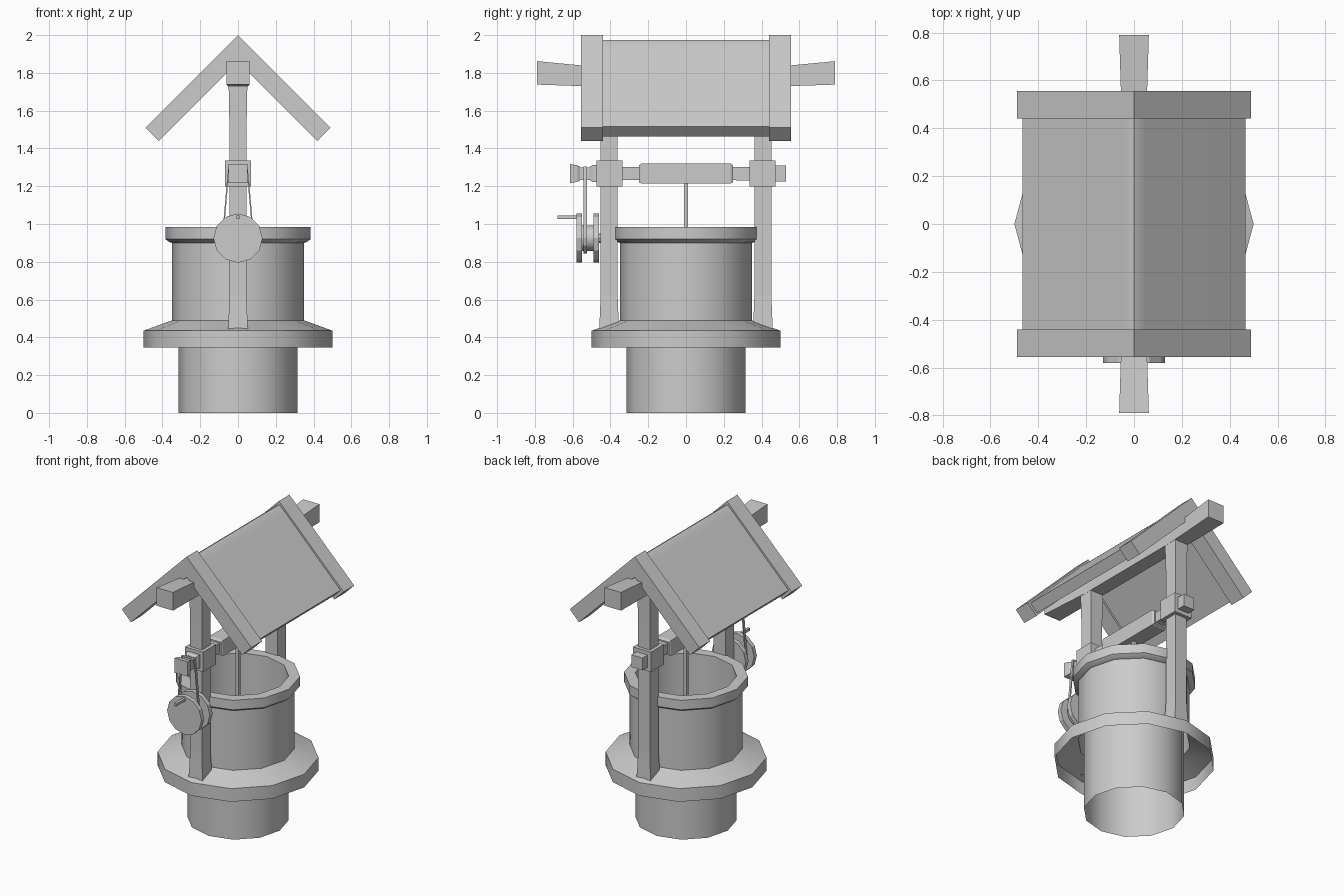
import bpy, bmesh
from math import sin, cos, pi, radians

if "Cube" in bpy.data.objects:
    bpy.data.objects.remove(bpy.data.objects["Cube"])


def make(name, verts, faces, smooth=0):
    me = bpy.data.meshes.new(name)
    me.from_pydata(verts, [], faces)
    bm = bmesh.new()
    bm.from_mesh(me)
    bmesh.ops.recalc_face_normals(bm, faces=bm.faces)
    bm.to_mesh(me)
    bm.free()
    ob = bpy.data.objects.new(name, me)
    bpy.context.collection.objects.link(ob)
    if smooth:
        bpy.ops.object.select_all(action='DESELECT')
        ob.select_set(True)
        bpy.context.view_layer.objects.active = ob
        bpy.ops.object.shade_smooth_by_angle(angle=radians(smooth))
    return ob


def skin(name, rings, caps=True, closed=False, smooth=0):
    """Join a list of equal point rings with quads."""
    n, m = len(rings[0]), len(rings)
    verts = [p for r in rings for p in r]
    faces = []
    for i in range(m if closed else m - 1):
        a, b = i * n, (i + 1) % m * n
        faces += [(a + j, a + (j + 1) % n, b + (j + 1) % n, b + j) for j in range(n)]
    if caps and not closed:
        faces += [tuple(range(n)), tuple(range((m - 1) * n, m * n))]
    return make(name, verts, faces, smooth)


def square(c, h):
    return [(c[0] + sx * h, c[1] + sy * h) for sx, sy in ((-1, -1), (1, -1), (1, 1), (-1, 1))]


def bar_y(name, sections, x=0):
    """Square bar along y; sections are (y, half width, centre z)."""
    return skin(name, [[(u, y, v) for u, v in square((x, z), h)] for y, h, z in sections])


def bar_z(name, sections, y=0):
    """Square bar along z; sections are (z, half width)."""
    return skin(name, [[(u, v, z) for u, v in square((0, y), h)] for z, h in sections])


def extrude_y(name, outline, y0, y1, smooth=0):
    return skin(name, [[(x, y, z) for x, z in outline] for y in (y0, y1)], smooth=smooth)


def circle(r, cz, n=12):
    return [(r * cos(2 * pi * i / n), cz + r * sin(2 * pi * i / n)) for i in range(n)]


# Well shell: open flange, wall, rim and inner tube reaching the ground
profile = [(.5, .345), (.5, .435), (.35, .49), (.35, .90), (.365, .905),
           (.385, .92), (.385, .985), (.315, .985), (.315, 0)]
skin("well_wall", [[(r * cos(pi * i / 6), r * sin(pi * i / 6), z) for i in range(12)]
                   for r, z in profile], caps=False, smooth=35)

# Posts, axle blocks and gable boards, front and back
gable = [(-.49, 1.51), (0, 2.0), (.49, 1.51), (.42, 1.44), (0, 1.86), (-.42, 1.44)]
for s, side in ((-1, "front"), (1, "back")):
    bar_z(side + "_post", [(.445, .052), (.62, .045), (1.5, .045), (1.76, .05)], s * .407)
    bar_y(side + "_axle_block", [(s * .335, .068, 1.267), (s * .475, .068, 1.267)])
    extrude_y(side + "_gable_board", gable, s * .44, s * .555)

# Roof panel with a softened ridge
roof = [(-.467, 1.515), (-.05, 1.935), (-.02, 1.963), (0, 1.975), (.02, 1.963), (.05, 1.935),
        (.467, 1.515), (.415, 1.463), (0, 1.88), (-.415, 1.463)]
extrude_y("roof_panel", roof, -.44, .44, smooth=35)

# Ridge beam, flared at both ends
bar_y("ridge_beam", [(-.79, .062, 1.80), (-.4, .05, 1.775), (.4, .05, 1.775), (.79, .062, 1.80)])

# Winding axle
c = 1.267
bar_y("axle", [(-.565, .033, c), (.48, .036, c)])
bar_y("axle_roller", [(-.25, .045, c), (-.235, .053, c), (.235, .053, c), (.25, .045, c)])
bar_y("axle_back_end", [(.47, .042, c), (.53, .042, c)])
bar_y("axle_front_end", [(-.615, .05, c), (-.60, .048, c), (-.575, .044, c), (-.56, .035, c)])
bar_y("axle_collar", [(-.51, .035, c), (-.495, .045, c), (-.47, .045, c)])

# Rope hanging into the well
bar_z("rope", [(.5, .011), (1.24, .011)])

# Crank spool: two discs, hub, stub and handle
cz = .925
extrude_y("crank_disc", circle(.13, cz), -.58, -.55)
extrude_y("spool_disc", circle(.13, cz), -.49, -.46)
extrude_y("spool_hub", circle(.068, cz), -.55, -.49, smooth=35)
extrude_y("spool_stub", circle(.025, cz, 8), -.46, -.42)
bar_y("crank_handle", [(-.68, .009, 1.035), (-.575, .009, 1.035)])

# Drive belt around the axle and the spool hub
path = [(.05, 1.305), (-.05, 1.305), (-.058, 1.235)]
path += [(.085 * cos(a), cz + .08 * sin(a)) for a in [pi + i * pi / 6 for i in range(7)]]
path += [(.058, 1.235)]
rings = []
for x, z in path:
    mid = 1.27 if z > 1.1 else cz
    ix, iz = x - .008 * (1 if x > 0 else -1) * (abs(x) > .01), z - .008 * (1 if z > mid else -1)
    rings.append([(x, -.542, z), (x, -.525, z), (ix, -.525, iz), (ix, -.542, iz)])
skin("drive_belt", rings, closed=True)
